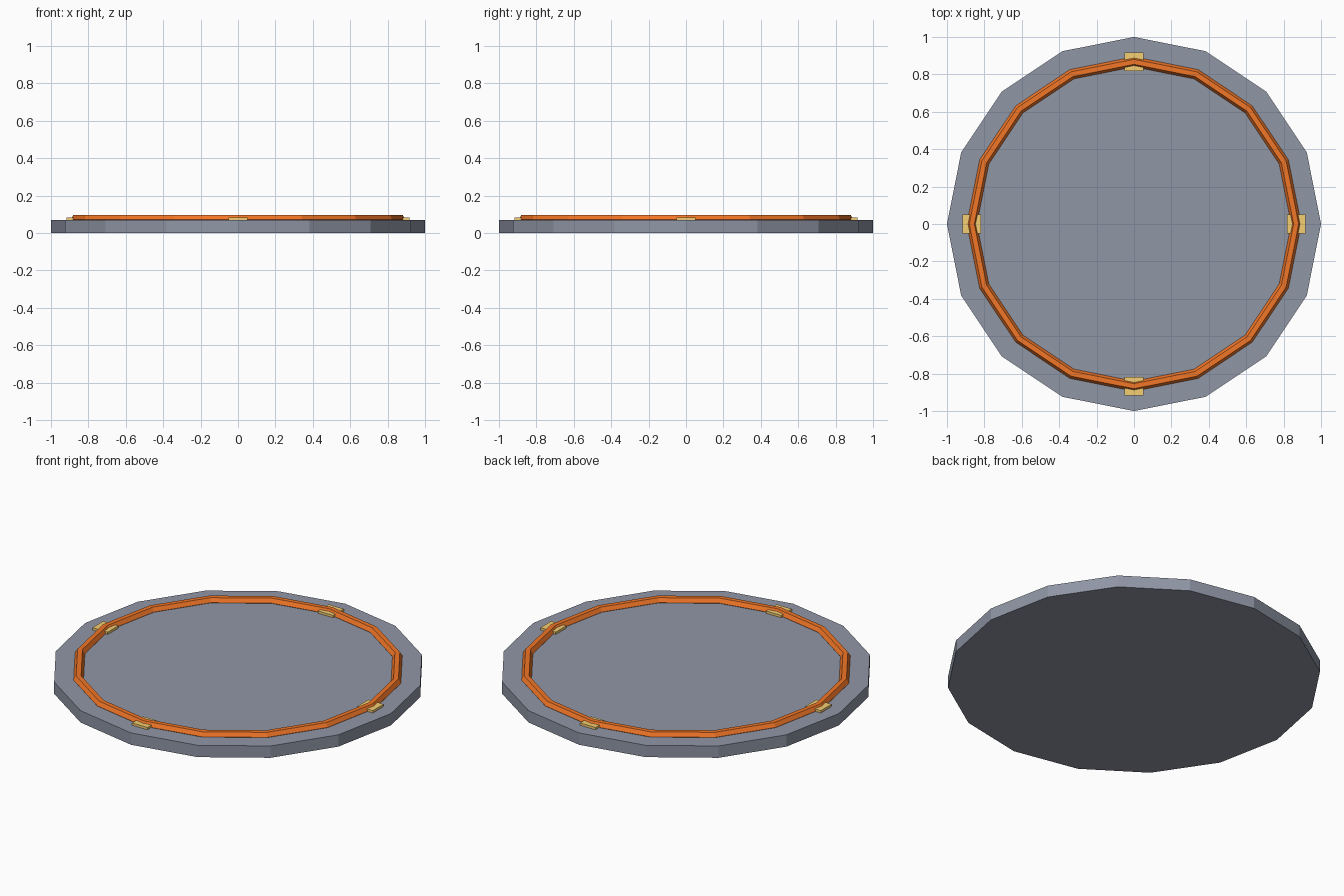
import bpy
from math import cos, sin, pi

if "Cube" in bpy.data.objects:
    bpy.data.objects.remove(bpy.data.objects["Cube"])

SIDES = 16
RING_R = 0.867


def material(name, color):
    m = bpy.data.materials.new(name)
    m.diffuse_color = (*color, 1)
    m.use_nodes = True
    m.node_tree.nodes["Principled BSDF"].inputs["Base Color"].default_value = m.diffuse_color
    return m


slate = material("slate", (0.28, 0.305, 0.38))
orange = material("orange", (0.88, 0.18, 0.02))
gold = material("gold", (0.92, 0.62, 0.17))

# Faceted disc
bpy.ops.mesh.primitive_cylinder_add(vertices=SIDES, radius=1, depth=0.07, location=(0, 0, 0.035))
disc = bpy.context.object
disc.name = "base_disc"
disc.data.materials.append(slate)

# Raised ring with hexagonal section, half sunk into the disc
bpy.ops.mesh.primitive_torus_add(major_segments=SIDES, minor_segments=6, major_radius=RING_R,
                                 minor_radius=0.027, location=(0, 0, 0.072))
ring = bpy.context.object
ring.name = "trim_ring"
ring.data.materials.append(orange)
for p in ring.data.polygons:
    p.use_smooth = False

# Four tabs holding the ring
for i, side in enumerate(("right", "back", "left", "front")):
    a = i * pi / 2
    bpy.ops.mesh.primitive_cube_add(size=1, location=(RING_R * cos(a), RING_R * sin(a), 0.0745))
    tab = bpy.context.object
    tab.name = side + "_tab"
    tab.scale = (0.1, 0.1, 0.019)
    tab.data.materials.append(gold)
